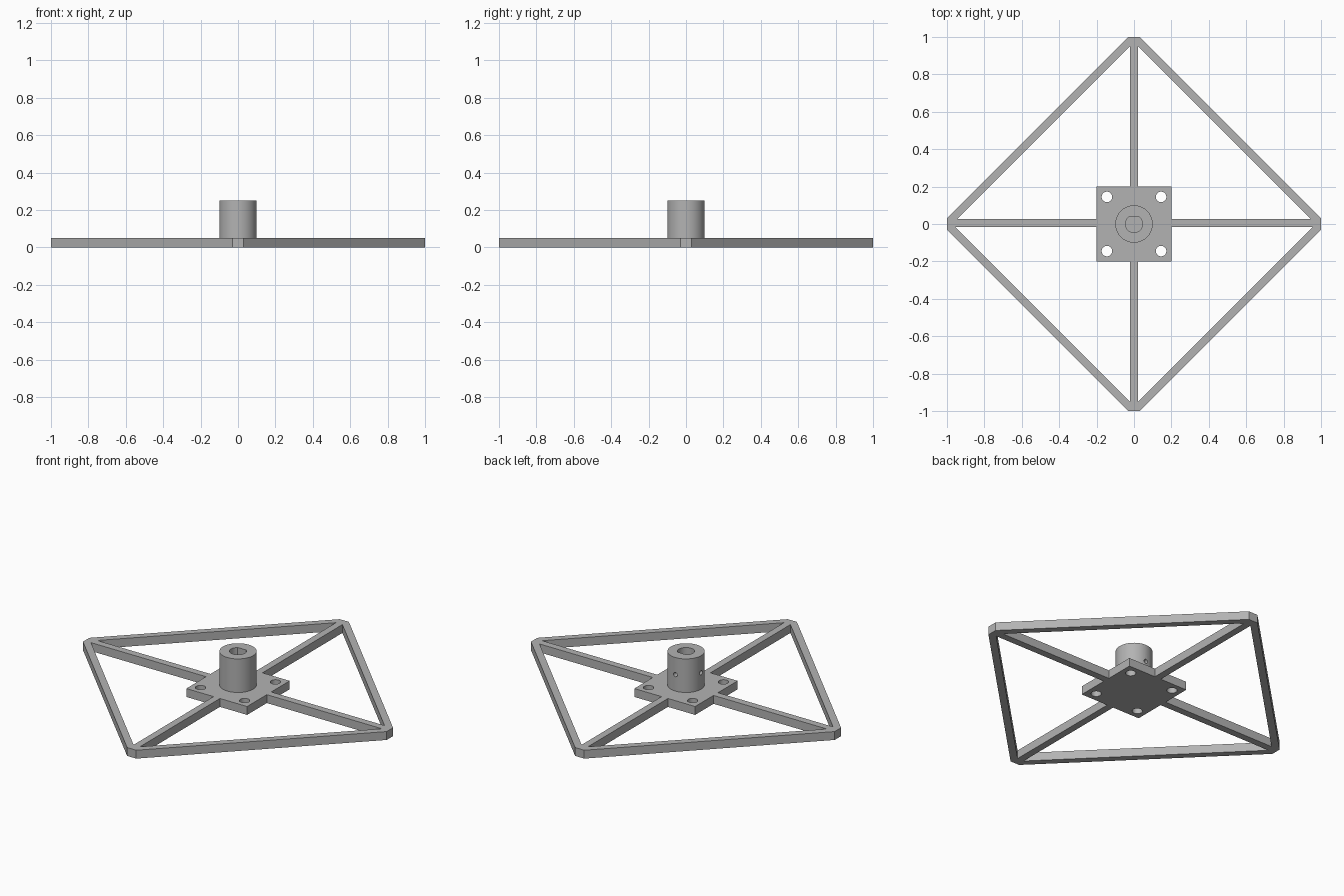
import bpy, math
from mathutils import Matrix

if "Cube" in bpy.data.objects:
    bpy.data.objects.remove(bpy.data.objects["Cube"])

THICK = 0.05     # plate, spokes and frame
OUTER = 1.03     # |x| + |y| on the outside of the frame
INNER = 0.973    # |x| + |y| on the inside of the frame
CORNER = 0.03    # half width of the blunt corners

grey = bpy.data.materials.new("grey metal")
grey.use_nodes = True
colour = (0.45, 0.45, 0.45, 1)
grey.diffuse_color = colour
grey.node_tree.nodes["Principled BSDF"].inputs["Base Color"].default_value = colour


def prism(name, outline, z0, z1):
    """Solid with the given counter-clockwise outline."""
    n = len(outline)
    verts = [(x, y, z) for z in (z0, z1) for x, y in outline]
    faces = [tuple(reversed(range(n))), tuple(range(n, 2 * n))]
    faces += [(i, (i + 1) % n, n + (i + 1) % n, n + i) for i in range(n)]
    mesh = bpy.data.meshes.new(name)
    mesh.from_pydata(verts, [], faces)
    mesh.materials.append(grey)
    obj = bpy.data.objects.new(name, mesh)
    bpy.context.collection.objects.link(obj)
    return obj


def circle(radius, sides, x=0, y=0):
    turn = math.tau / sides
    return [(x + radius * math.cos(i * turn), y + radius * math.sin(i * turn))
            for i in range(sides)]


def activate(obj):
    bpy.ops.object.select_all(action='DESELECT')
    obj.select_set(True)
    bpy.context.view_layer.objects.active = obj


def cut(obj, cutter):
    mod = obj.modifiers.new("cut", 'BOOLEAN')
    mod.operation = 'DIFFERENCE'
    mod.solver = 'EXACT'
    mod.object = cutter
    activate(obj)
    bpy.ops.object.modifier_apply(modifier=mod.name)
    bpy.data.objects.remove(cutter)


def smooth(obj):
    activate(obj)
    bpy.ops.object.shade_smooth_by_angle(angle=math.radians(30))


# Diamond frame with blunt corners
outer = []
for x, y in ((1, 0), (0, 1), (-1, 0), (0, -1)):
    for s in (-CORNER, CORNER):
        outer.append((x - y * s, y + x * s))
frame = prism("frame", outer, 0, THICK)
cut(frame, prism("frame_cutter", circle(INNER, 4), -0.1, 0.2))

# Spokes from the plate to the frame corners, with pointed ends
spokes = (("right_spoke", 180, -0.006), ("left_spoke", 0, 0.006),
          ("back_spoke", 90, 0), ("front_spoke", 270, 0))
for name, angle, shift in spokes:
    low, high = shift - 0.021, shift + 0.021
    spoke = prism(name, [(0.2, low), (INNER + low, low), (INNER, 0),
                         (INNER - high, high), (0.2, high)], 0, THICK)
    spoke.data.transform(Matrix.Rotation(math.radians(angle), 4, 'Z'))

# Square mounting plate with four bolt holes
plate = prism("mounting_plate",
              [(-0.2, -0.2), (0.2, -0.2), (0.2, 0.2), (-0.2, 0.2)], 0, THICK)
for sx in (-1, 1):
    for sy in (-1, 1):
        cut(plate, prism("bolt_cutter",
                         circle(0.028, 32, 0.145 * sx, 0.145 * sy), -0.1, 0.2))
smooth(plate)

# Hub with a D-shaped bore, flat towards the back
hub = prism("hub", circle(0.1, 64), THICK, 0.25)
arc = [(0.046 * math.cos(a), 0.046 * math.sin(a))
       for a in (math.radians(127 + i * 286 / 40) for i in range(41))]
cut(hub, prism("bore_cutter", arc, 0, 0.4))

# Set screw holes through the back and right walls of the hub
for angle in (0, 90):
    screw = prism("screw_cutter", circle(0.0125, 24), 0.015, 0.2)
    screw.data.transform(Matrix.Translation((0, 0, 0.148))
                         @ Matrix.Rotation(math.radians(angle), 4, 'Z')
                         @ Matrix.Rotation(math.radians(-90), 4, 'X'))
    cut(hub, screw)
smooth(hub)
